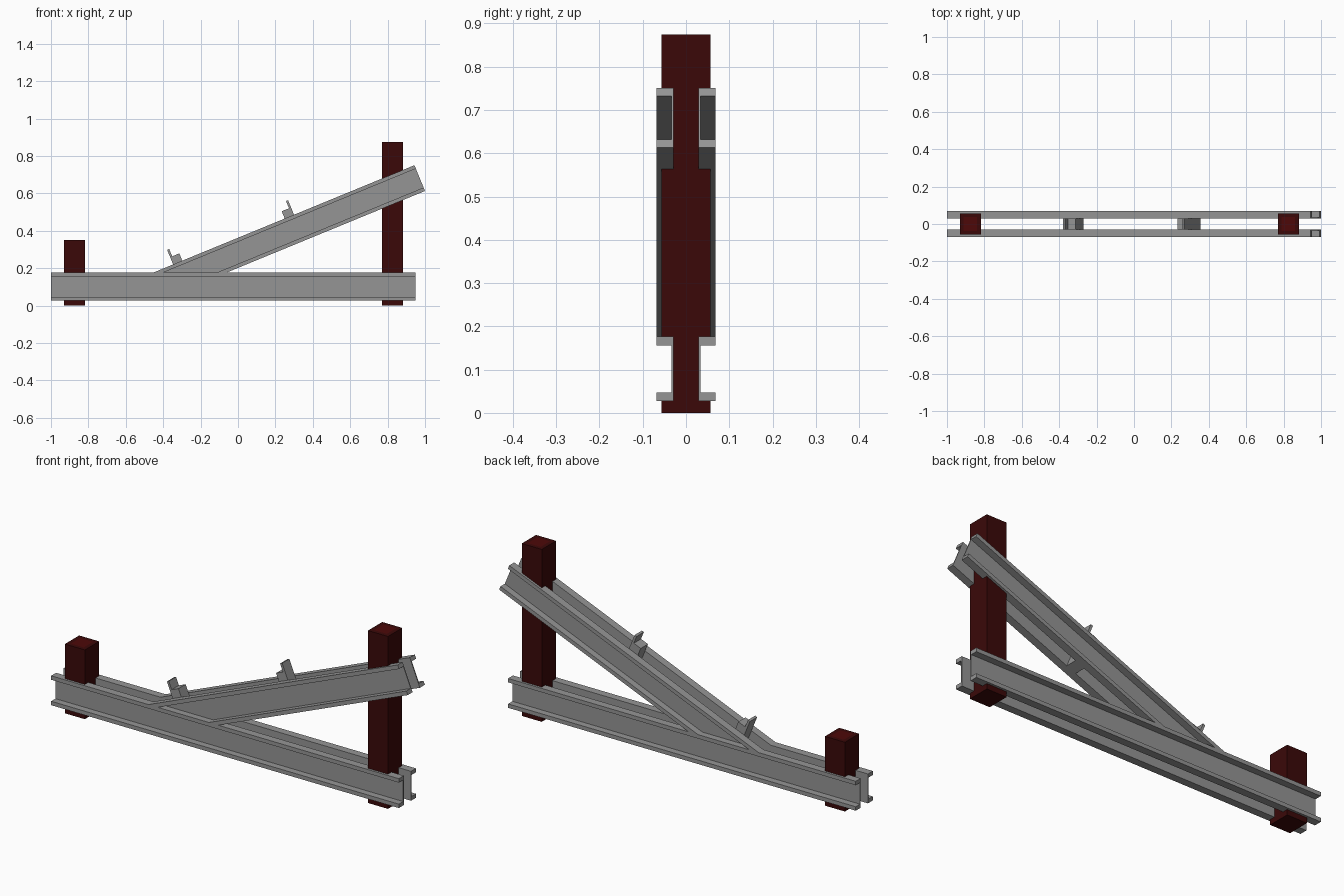
import bpy, bmesh, math

if "Cube" in bpy.data.objects:
    bpy.data.objects.remove(bpy.data.objects["Cube"])

A = math.radians(22.35)
SN, CS = math.sin(A), math.cos(A)
H = 0.149                      # channel height
Z0, Z1 = 0.027, 0.027 + H      # lower rail bottom / top
EX, EZ = 1.0, 0.613            # lower right corner of the ramp rail
TX, TZ = EX - H * SN, EZ + H * CS
Y0, Y1, WEB, FL = 0.029, 0.0685, 0.005, 0.02


def material(name, rgb):
    m = bpy.data.materials.new(name)
    m.diffuse_color = (*rgb, 1)
    m.use_nodes = True
    m.node_tree.nodes["Principled BSDF"].inputs["Base Color"].default_value = m.diffuse_color
    return m


red = material("dark_red_wood", (0.043, 0.0025, 0.0025))
cap_red = material("post_end_red", (0.075, 0.0025, 0.0025))
steel = material("dark_steel", (0.3, 0.3, 0.3))


def loft(name, rings, mats):
    """Join equal-length closed rings and cap both ends."""
    bm = bmesh.new()
    vs = [[bm.verts.new(p) for p in r] for r in rings]
    n = len(vs[0])
    for a, b in zip(vs, vs[1:]):
        for i in range(n):
            j = (i + 1) % n
            bm.faces.new((a[i], a[j], b[j], b[i]))
    bm.faces.new(vs[0])
    end = bm.faces.new(vs[-1])
    bmesh.ops.recalc_face_normals(bm, faces=bm.faces)
    if len(mats) > 1:          # tinted centre on the upper end
        bmesh.ops.inset_region(bm, faces=[end], thickness=0.028)
        end.material_index = 1
    me = bpy.data.meshes.new(name)
    bm.to_mesh(me)
    bm.free()
    for m in mats:
        me.materials.append(m)
    ob = bpy.data.objects.new(name, me)
    bpy.context.collection.objects.link(ob)
    return ob


# C-channel section: (y outward, height)
channel = [(Y0, 0), (Y1, 0), (Y1, FL), (Y0 + WEB, FL),
           (Y0 + WEB, H - FL), (Y1, H - FL), (Y1, H), (Y0, H)]

for side, label in ((-1, "front"), (1, "back")):
    # level base rail
    loft("base_rail_" + label,
         [[(x, side * y, Z0 + h) for y, h in channel] for x in (-1.0, 0.95)],
         [steel])
    # sloping rail, mitred where it lands on the base rail
    top, foot = [], []
    for y, h in channel:
        x, z = EX - h * SN, EZ + h * CS
        top.append((x, side * y, z))
        foot.append((x - (z - Z1) / math.tan(A), side * y, Z1))
    loft("ramp_rail_" + label, [foot, top], [steel])


# posts, notched so the channels sit flush against a narrow core
def post(name, x0, x1, height, ramp):
    W, N = 0.057, Y0
    levels = [(0, 0, W), (Z0, Z0, W), (Z0, Z0, N), (Z1, Z1, N), (Z1, Z1, W)]
    if ramp:
        lo = [EZ + (x - EX) * math.tan(A) for x in (x0, x1)]
        hi = [z + H / CS for z in lo]
        levels += [(*lo, W), (*lo, N), (*hi, N), (*hi, W)]
    levels.append((height, height, W))
    loft(name, [[(x0, -w, a), (x1, -w, b), (x1, w, b), (x0, w, a)]
                for a, b, w in levels], [red, cap_red])


post("short_post", -0.931, -0.819, 0.351, False)
post("tall_post", 0.769, 0.881, 0.874, True)


# spacer blocks between the ramp rails, each with an upright stop plate
def spacer(name, s0, s1, plate_right):
    def bottom(s):
        return max(-H, (Z1 - TZ - s * SN) / CS)
    bh, ph, t = 0.042, 0.084, 0.012
    prof = [(s0, bottom(s0)), (s1, bottom(s1))]
    if plate_right:
        prof += [(s1, ph), (s1 - t, ph), (s1 - t, bh), (s0, bh)]
    else:
        prof += [(s1, bh), (s0 + t, bh), (s0 + t, ph), (s0, ph)]
    loft(name, [[(TX + s * CS - h * SN, y, TZ + s * SN + h * CS)
                 for s, h in prof] for y in (-Y0, Y0)], [steel])


spacer("upper_stop", -0.75, -0.696, True)
spacer("lower_stop", -1.395, -1.342, False)
